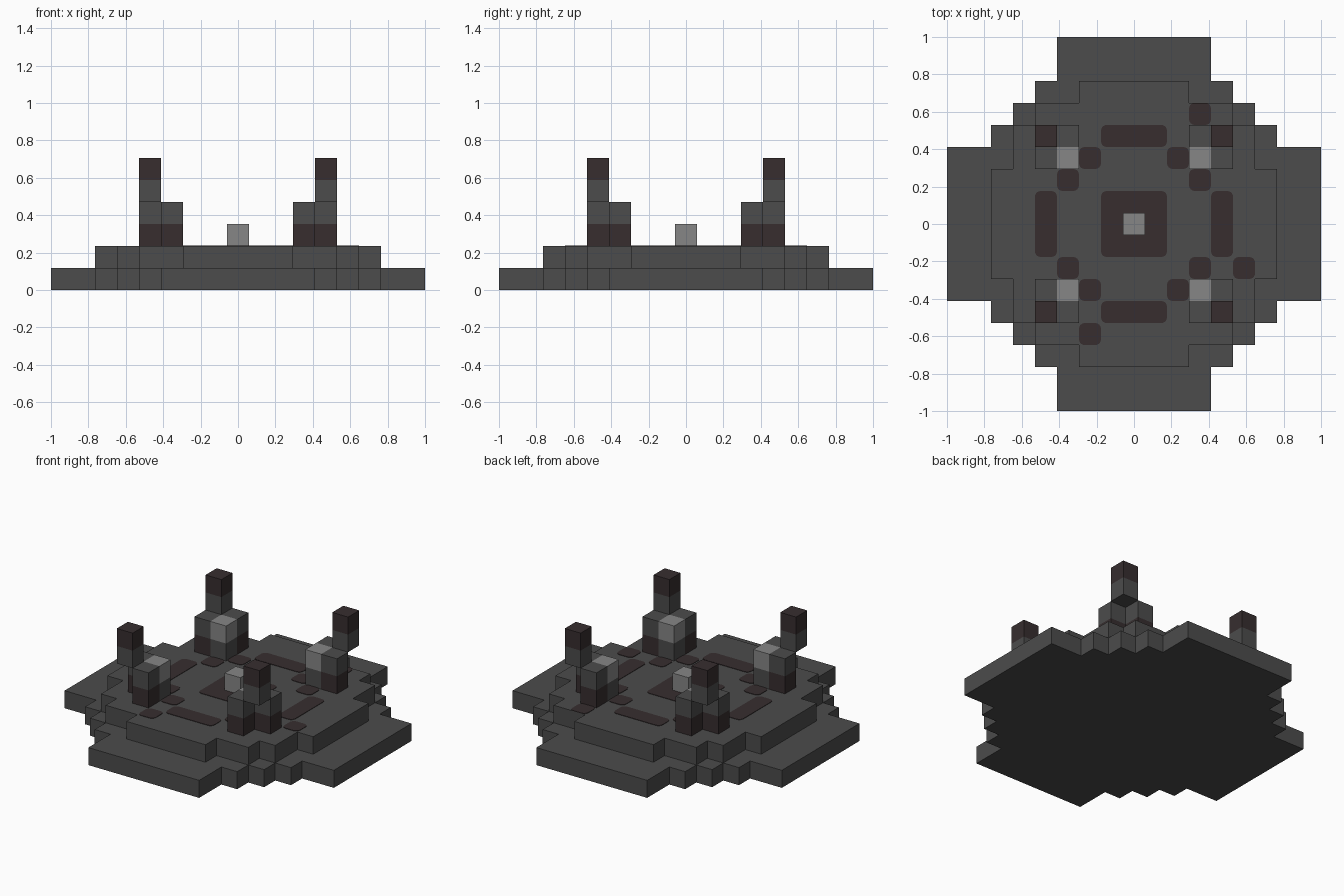
import bpy
import bmesh
import math
from mathutils import Matrix

U = 2 / 17  # one block

if "Cube" in bpy.data.objects:
    bpy.data.objects.remove(bpy.data.objects["Cube"], do_unlink=True)


def make_material(name, rgb):
    mat = bpy.data.materials.new(name)
    mat.use_nodes = True
    mat.diffuse_color = (*rgb, 1)
    mat.node_tree.nodes["Principled BSDF"].inputs["Base Color"].default_value = (*rgb, 1)
    return mat


STONE = make_material("dark grey stone", (0.072, 0.072, 0.072))
BROWN = make_material("blackish brown stone", (0.038, 0.027, 0.028))
LIGHT = make_material("light grey stone", (0.24, 0.24, 0.24))


def finish(bm, name, mat):
    bmesh.ops.recalc_face_normals(bm, faces=bm.faces)
    mesh = bpy.data.meshes.new(name)
    bm.to_mesh(mesh)
    bm.free()
    mesh.materials.append(mat)
    obj = bpy.data.objects.new(name, mesh)
    bpy.context.collection.objects.link(obj)


def prism(name, outline, z, height, mat):
    """Extrude a flat outline straight up."""
    bm = bmesh.new()
    face = bm.faces.new([bm.verts.new((x, y, z)) for x, y in outline])
    new = bmesh.ops.extrude_face_region(bm, geom=[face], use_keep_orig=True)["geom"]
    verts = [v for v in new if isinstance(v, bmesh.types.BMVert)]
    bmesh.ops.translate(bm, verts=verts, vec=(0, 0, height))
    finish(bm, name, mat)


def block(name, x, y, layer, mat):
    bm = bmesh.new()
    bmesh.ops.create_cube(bm, size=U, matrix=Matrix.Translation((x * U, y * U, (layer + 0.5) * U)))
    finish(bm, name, mat)


def tier(name, corners, layer):
    """Stepped platform, its quarter outline turned four times."""
    quarter = []
    for i, (x, y) in enumerate(corners):
        quarter.append((x, y))
        if i + 1 < len(corners):
            quarter.append((corners[i + 1][0], y))
    outline = []
    for _ in range(4):
        outline += [(x * U, y * U) for x, y in quarter]
        quarter = [(-y, x) for x, y in quarter]
    prism(name, outline, layer * U, U, STONE)


def patch(name, x, y, wide=1, deep=1):
    """Thin rounded floor plate, sized in blocks."""
    r = 0.03
    hx, hy = wide * U / 2 - r, deep * U / 2 - r
    outline = []
    for q, (sx, sy) in enumerate([(1, 1), (-1, 1), (-1, -1), (1, -1)]):
        for k in range(5):
            a = (q + k / 4) * math.pi / 2
            outline.append((x * U + sx * hx + r * math.cos(a),
                            y * U + sy * hy + r * math.sin(a)))
    prism(name, outline, 2 * U, 0.003, BROWN)


# Stepped platform
tier("lower_tier", [(8.5, 3.5), (6.5, 4.5), (5.5, 5.5), (4.5, 6.5), (3.5, 8.5)], 0)
tier("upper_tier", [(6.5, 2.5), (5.5, 4.5), (4.5, 5.5), (2.5, 6.5)], 1)

# Floor pattern
patch("centre_patch", 0, 0, 3, 3)
for s in (-1, 1):
    patch("cross_bar_patch", 0, 4 * s, 3, 1)
    patch("side_bar_patch", 4 * s, 0, 1, 3)
for x, y in [(3, 5), (5, -2), (-2, -5)]:
    patch("stray_patch", x, y)

# Centre block
block("centre_block", 0, 0, 2, LIGHT)

# Corner pillars: L-shaped foot, light inner cap, raised outer post
for sx in (-1, 1):
    for sy in (-1, 1):
        patch("corner_patch", 2 * sx, 3 * sy)
        patch("corner_patch", 3 * sx, 2 * sy)
        for x, y in [(3, 4), (4, 3)]:
            block("pillar_foot", x * sx, y * sy, 2, BROWN)
            block("pillar_shoulder", x * sx, y * sy, 3, STONE)
        block("pillar_core", 3 * sx, 3 * sy, 2, STONE)
        block("pillar_light_cap", 3 * sx, 3 * sy, 3, LIGHT)
        block("pillar_post", 4 * sx, 4 * sy, 4, STONE)
        block("pillar_tip", 4 * sx, 4 * sy, 5, BROWN)
